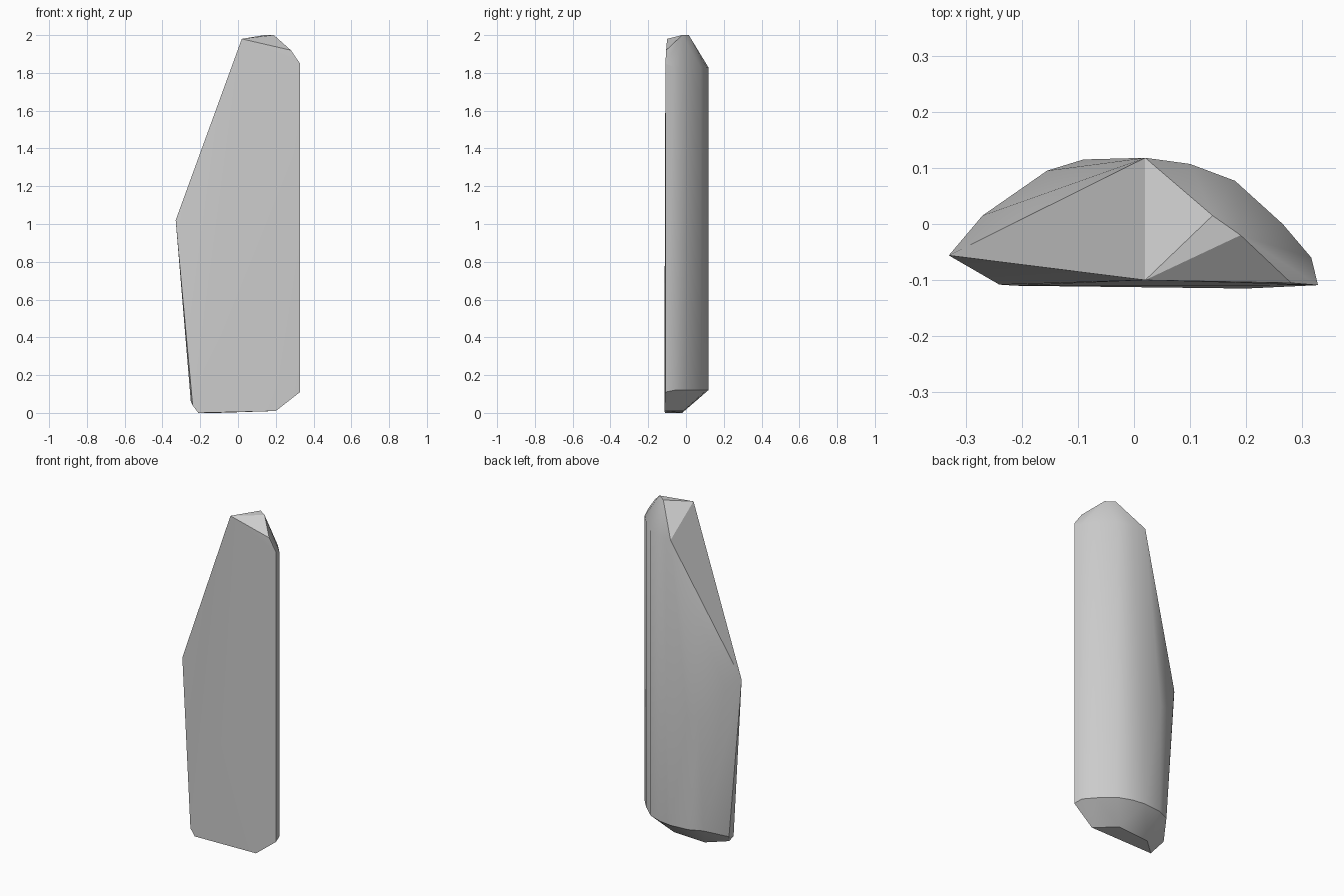
import bpy
import bmesh
import math


def remove_default_cube():
    cube = bpy.data.objects.get("Cube")
    if cube:
        bpy.data.objects.remove(cube, do_unlink=True)


def make_material(name, color):
    material = bpy.data.materials.new(name)
    material.use_nodes = True
    material.diffuse_color = color
    shader = next(n for n in material.node_tree.nodes if n.type == 'BSDF_PRINCIPLED')
    shader.inputs["Base Color"].default_value = color
    return material


def at_height(outline, z):
    return [(x, y, z) for x, y in outline]


def build_hull(name, points, material):
    """Wrap the corner points in a faceted convex shell."""
    bm = bmesh.new()
    for point in points:
        bm.verts.new(point)
    hull = bmesh.ops.convex_hull(bm, input=bm.verts)
    unused = [v for v in hull["geom_interior"] if isinstance(v, bmesh.types.BMVert)]
    bmesh.ops.delete(bm, geom=unused, context='VERTS')
    bmesh.ops.recalc_face_normals(bm, faces=bm.faces)
    mesh = bpy.data.meshes.new(name)
    bm.to_mesh(mesh)
    bm.free()
    mesh.materials.append(material)
    stone = bpy.data.objects.new(name, mesh)
    bpy.context.collection.objects.link(stone)
    return stone


remove_default_cube()
grey = make_material("stone_grey", (0.6, 0.6, 0.6, 1))

# Rounded back column, shared by the upper and lower shoulders
back_arc = [(0.316, -0.06), (0.265, 0), (0.18, 0.077), (0.1, 0.107), (0.02, 0.118)]
points = at_height(back_arc, 1.83) + at_height(back_arc, 0.12)

# Straight front edge on the left side
points += [(0.328, -0.109, z) for z in (0.11, 1.85)]

# Peak with a short ridge and front corners
points += at_height([(0.14, 0.015), (0.19, -0.02)], 2)
points += [(0.02, -0.1, 1.98), (0.28, -0.105, 1.92)]

# Jutting corner halfway up the right side
points += [(-0.33, -0.056, 1.02), (-0.27, 0.015, 0.98)]
points += at_height([(-0.155, 0.095), (-0.09, 0.115)], 0.78)

# Lower right shoulder, tapering inward
points += at_height([(-0.165, 0.075), (-0.09, 0.108)], 0.12)
points += [(-0.25, -0.05, 0.06), (-0.24, -0.108, 0.04)]

# Chamfered foot
points += at_height([(0.2, -0.115), (0.09, -0.015)], 0.01)
points += at_height([(-0.11, -0.02), (-0.21, -0.11)], 0)

stone = build_hull("stone_shard", points, grey)

# Soften shallow facets, keep the broken edges crisp
bpy.ops.object.select_all(action='DESELECT')
stone.select_set(True)
bpy.context.view_layer.objects.active = stone
bpy.ops.object.shade_smooth_by_angle(angle=math.radians(30))
